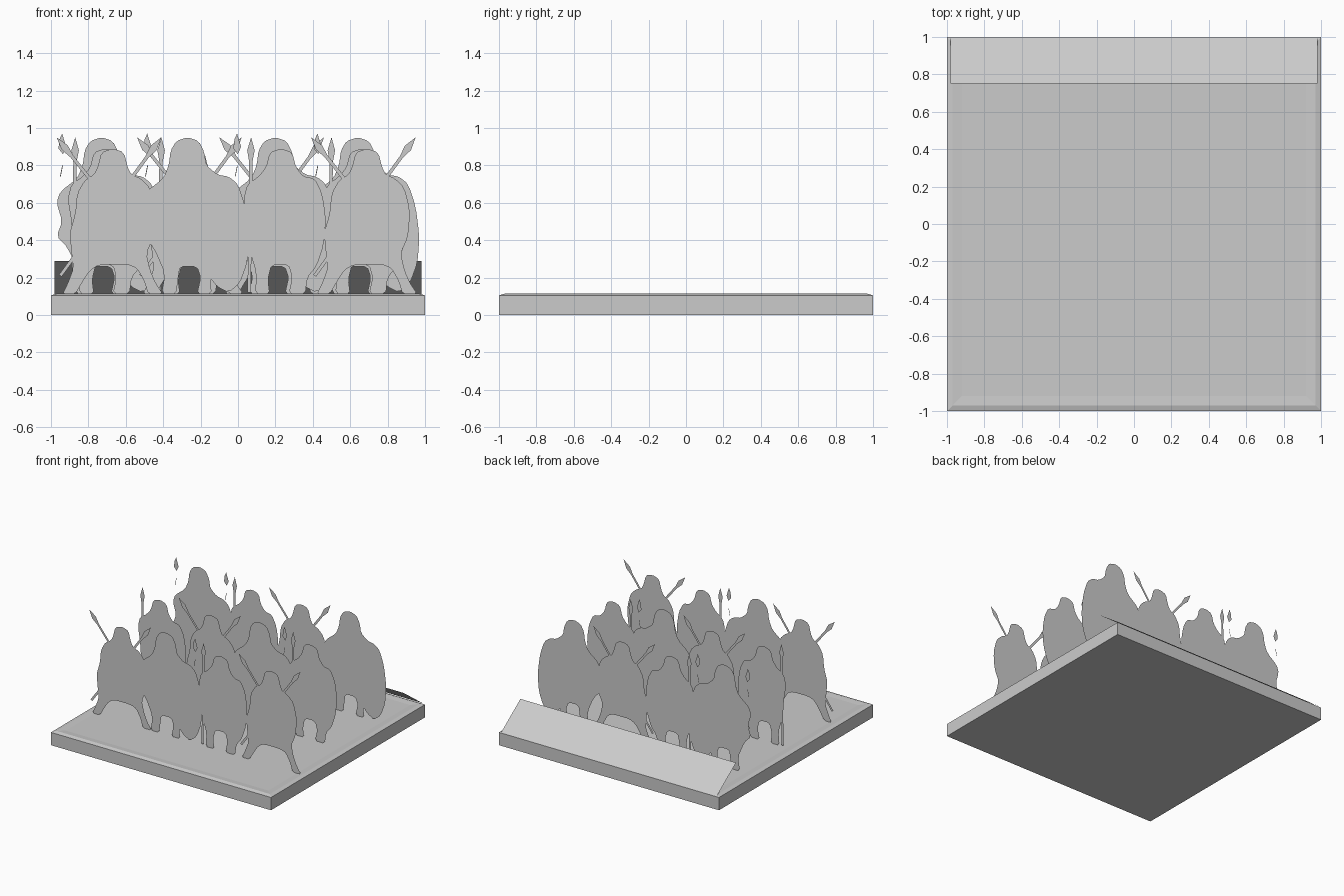
import bpy
import bmesh
from mathutils import Vector

cube = bpy.data.objects.get("Cube")
if cube:
    bpy.data.objects.remove(cube, do_unlink=True)

stone = bpy.data.materials.new("stone_grey")
stone.use_nodes = True
GREY = (0.6, 0.6, 0.6, 1.0)
stone.diffuse_color = GREY
stone.node_tree.nodes["Principled BSDF"].inputs["Base Color"].default_value = GREY


def finish(name, bm):
    mesh = bpy.data.meshes.new(name)
    bm.to_mesh(mesh)
    bm.free()
    mesh.materials.append(stone)
    obj = bpy.data.objects.new(name, mesh)
    bpy.context.collection.objects.link(obj)
    return obj


def soften(points):
    """Cut every corner once so that a coarse outline turns organic."""
    result = []
    for i, p in enumerate(points):
        q = points[(i + 1) % len(points)]
        result += [p.lerp(q, 0.2), p.lerp(q, 0.8)]
    return result


def add_sheet(bm, points, y):
    """Flat upright cutout facing the front; points are (x, z)."""
    face = bm.faces.new([bm.verts.new((p.x, y, p.y)) for p in points])
    face.normal_update()
    if face.normal.y > 0:
        face.normal_flip()
    bmesh.ops.triangulate(bm, faces=[face])


def add_spear(bm, x, y, tip, butt):
    """Thin shaft with a leaf-shaped head, given as offsets from the figure."""
    tip, butt = Vector(tip), Vector(butt)
    along = (butt - tip).normalized()
    side = Vector((-along.y, along.x))
    origin = Vector((x, 0))
    neck = tip + along * 0.13
    belly = tip + along * 0.07
    outline = [tip, belly + side * 0.02, neck + side * 0.009, butt + side * 0.009,
               butt - side * 0.009, neck - side * 0.009, belly - side * 0.02]
    add_sheet(bm, [origin + p for p in outline], y)


def add_banner_leaf(bm, x, y):
    """Loose leaf point with a short sliver of shaft beneath it."""
    leaf = [(0, 0.97), (0.012, 0.93), (0.022, 0.9), (0.004, 0.86), (-0.02, 0.89), (-0.014, 0.94)]
    sliver = [(0.004, 0.8), (-0.008, 0.74), (-0.012, 0.74), (0, 0.8)]
    for part in (leaf, sliver):
        add_sheet(bm, [Vector((x + px, pz)) for px, pz in part], y)


# Figure outlines in hundredths: head, right side, legs, left side
STRIDING = [(0, 89), (6, 87), (8, 79), (10, 75), (15, 73), (20, 68), (23, 56), (22, 42),
            (18, 33), (20, 24), (23, 17), (27, 11), (19, 11), (17, 18), (13, 25), (8, 27),
            (-7, 27), (-12, 24), (-16, 18), (-20, 11), (-27, 11), (-24, 17), (-21, 25),
            (-22, 33), (-23, 44), (-20, 54), (-19, 65), (-15, 72), (-10, 75), (-8, 79), (-6, 87)]
STANDING = [(0, 89), (6, 87), (8, 79), (12, 74), (18, 73), (22, 65), (24, 52), (23, 38),
            (19, 26), (14, 20), (13, 11), (4, 11), (6, 20), (4, 27), (-5, 27), (-7, 19),
            (-6, 11), (-14, 11), (-13, 22), (-17, 35), (-18, 50), (-20, 62), (-18, 70),
            (-12, 74), (-8, 79), (-6, 87)]
SHIELDED = [(0, 95), (6, 93), (9, 87), (10, 80), (16, 75), (22, 74), (27, 70), (31, 58),
            (33, 42), (32, 28), (28, 17), (22, 12), (16, 15), (12, 20), (13, 11), (5, 11),
            (7, 20), (5, 26), (-4, 26), (-5, 20), (-6, 11), (-14, 11), (-12, 22), (-18, 36),
            (-24, 42), (-21, 50), (-24, 60), (-22, 66), (-13, 73), (-10, 80), (-9, 88), (-6, 93)]

FIGURES = {"striding": STRIDING, "standing": STANDING, "shielded": SHIELDED}
KINDS = ["striding", "shielded", "standing"]


def build_figure(kind, x, y, name):
    bm = bmesh.new()
    outline = [Vector((x + px / 100, pz / 100)) for px, pz in FIGURES[kind]]
    add_sheet(bm, soften(outline), y)
    if kind == "striding":
        add_spear(bm, x, y + 0.004, (0.26, 0.95), (-0.28, 0.21))
        add_spear(bm, x, y + 0.004, (-0.3, 0.95), (0.1, 0.45))
    elif kind == "standing":
        add_spear(bm, x, y + 0.004, (-0.16, 0.95), (-0.17, 0.12))
        # the leftmost column carries its loose leaf in the rear rank
        if x > -0.5:
            add_banner_leaf(bm, x - 0.235, y)
    elif x < -0.5:
        add_banner_leaf(bm, x - 0.21, y)
    finish(name, bm)


# Three ranks of four, each rank shifting the order of figures by one
RANKS = [(-0.55, (-0.67, -0.27, 0.23, 0.69)),
         (0.0, (-0.71, -0.24, 0.2, 0.66)),
         (0.54, (-0.73, -0.25, 0.2, 0.64))]
for rank, (y, columns) in enumerate(RANKS):
    for column, x in enumerate(columns):
        kind = KINDS[(column - rank) % 3]
        build_figure(kind, x, y, f"{kind}_soldier_{rank + 1}_{column + 1}")

# Square base with a low raised rim, lofted from square rings
bm = bmesh.new()
rings = []
for half, z in [(1, 0), (1, 0.105), (0.97, 0.114), (0.92, 0.11)]:
    rings.append([bm.verts.new((sx * half, sy * half, z))
                  for sx, sy in ((-1, -1), (1, -1), (1, 1), (-1, 1))])
for low, high in zip(rings, rings[1:]):
    for i in range(4):
        j = (i + 1) % 4
        bm.faces.new((low[i], low[j], high[j], high[i]))
bm.faces.new(rings[0][::-1])
bm.faces.new(rings[-1])
finish("base", bm)

# Open sloping panel along the rear edge
bm = bmesh.new()
corners = [(-0.98, 0.75, 0.29), (0.98, 0.75, 0.29), (0.98, 1, 0.11), (-0.98, 1, 0.11)]
panel = bm.faces.new([bm.verts.new(c) for c in corners])
panel.normal_update()
if panel.normal.z < 0:
    panel.normal_flip()
finish("rear_ramp", bm)
